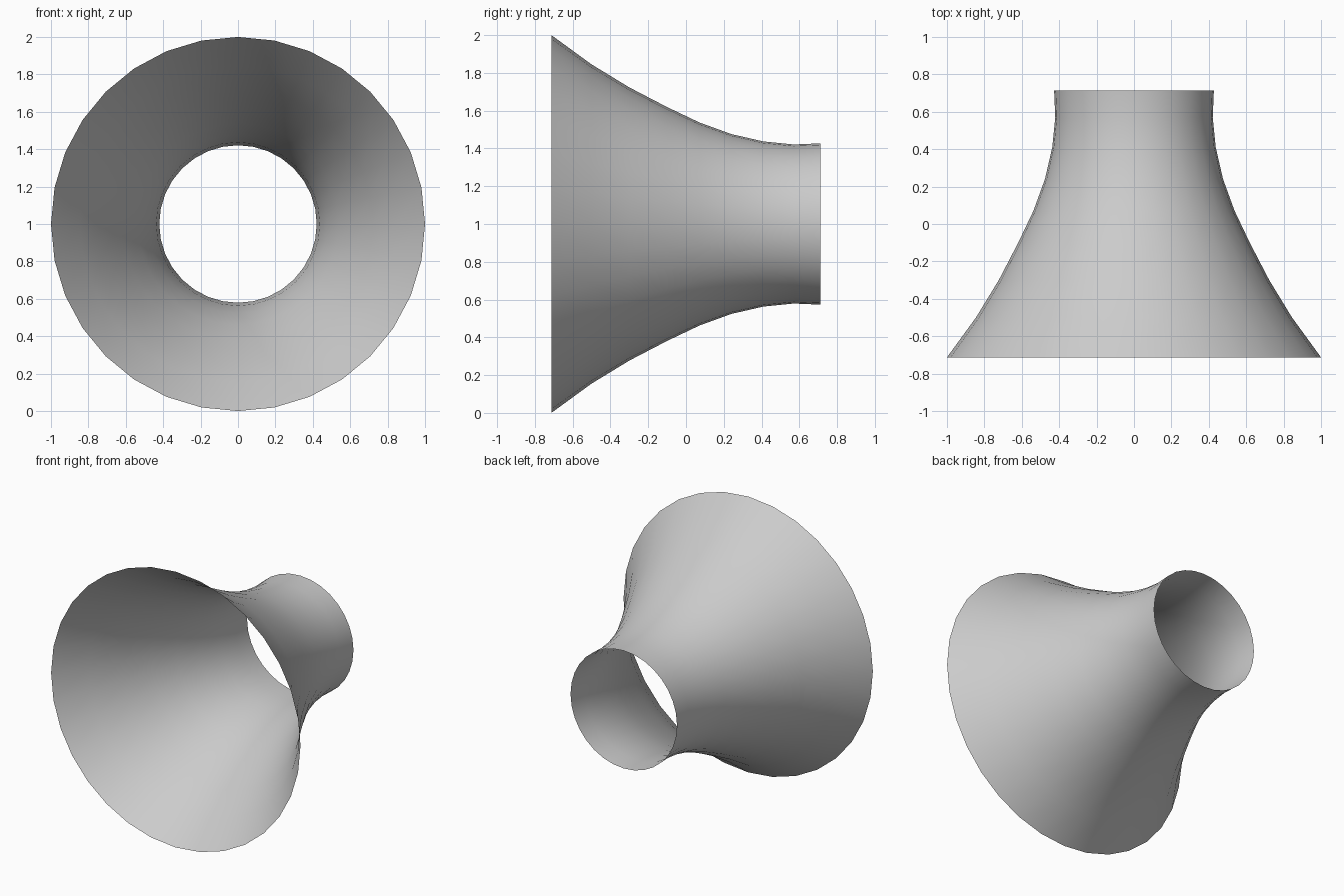
import bpy, bmesh
from math import sin, cos, tau

if "Cube" in bpy.data.objects:
    bpy.data.objects.remove(bpy.data.objects["Cube"])

SIDES = 32
# Flared horn profile: (y along the axis, radius)
PROFILE = [(-0.713, 1.0), (-0.5, 0.845), (-0.3, 0.723), (-0.1, 0.619), (0.07, 0.538),
           (0.24, 0.476), (0.41, 0.437), (0.57, 0.421), (0.713, 0.427)]

# Revolve the profile around a horizontal axis at z = 1, open at both ends
bm = bmesh.new()
rings = [[bm.verts.new((r * sin(tau * i / SIDES), y, 1 + r * cos(tau * i / SIDES)))
          for i in range(SIDES)] for y, r in PROFILE]
for a, b in zip(rings, rings[1:]):
    for i in range(SIDES):
        j = (i + 1) % SIDES
        bm.faces.new((a[i], b[i], b[j], a[j]))

# Make every face point outwards
bm.normal_update()
for f in bm.faces:
    c = f.calc_center_median()
    if f.normal.x * c.x + f.normal.z * (c.z - 1) < 0:
        f.normal_flip()
    f.smooth = True

mesh = bpy.data.meshes.new("flared_horn")
bm.to_mesh(mesh)
bm.free()
horn = bpy.data.objects.new("flared_horn", mesh)
bpy.context.collection.objects.link(horn)
